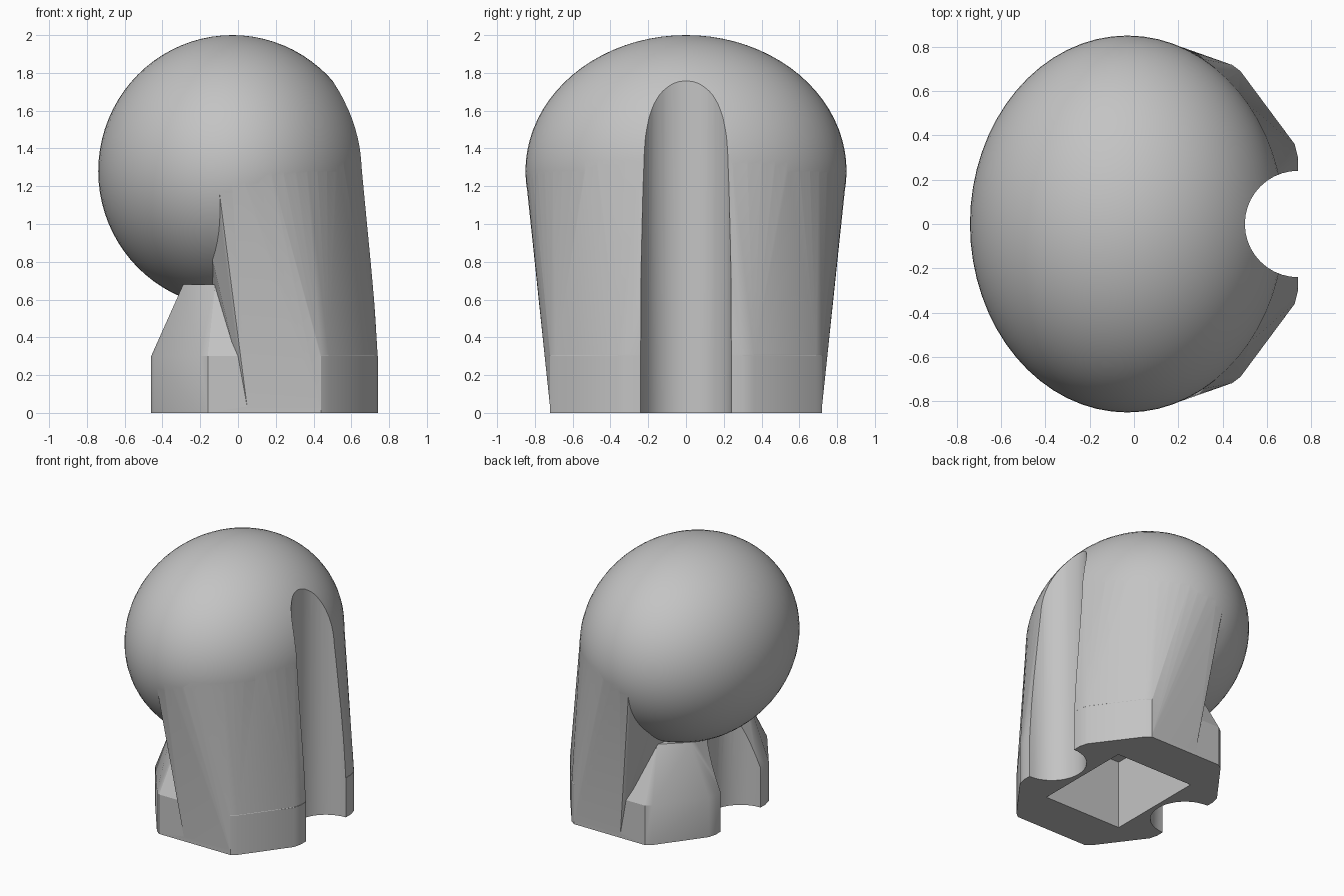
import bpy, bmesh, math
from mathutils import Vector, Matrix

if "Cube" in bpy.data.objects:
    bpy.data.objects.remove(bpy.data.objects["Cube"])

grey = bpy.data.materials.new("plain grey")
grey.diffuse_color = (0.55, 0.55, 0.55, 1)
grey.use_nodes = True
grey.node_tree.nodes["Principled BSDF"].inputs["Base Color"].default_value = grey.diffuse_color

BALL_C, BALL_R = Vector((-0.03, 0, 1.28)), Vector((0.71, 0.85, 0.72))
MID = 0.14          # centre of the base in x


def finish(bm, name):
    bmesh.ops.recalc_face_normals(bm, faces=bm.faces)
    me = bpy.data.meshes.new(name)
    bm.to_mesh(me)
    bm.free()
    me.materials.append(grey)
    ob = bpy.data.objects.new(name, me)
    bpy.context.collection.objects.link(ob)
    return ob


def hull(name, points):
    bm = bmesh.new()
    for p in points:
        bm.verts.new(p)
    res = bmesh.ops.convex_hull(bm, input=bm.verts[:])
    inner = {v for v in res["geom_interior"] + res["geom_unused"]
             if isinstance(v, bmesh.types.BMVert)}
    bmesh.ops.delete(bm, geom=list(inner), context='VERTS')
    bmesh.ops.dissolve_limit(bm, angle_limit=0.003, verts=bm.verts[:], edges=bm.edges[:])
    return finish(bm, name)


def ball(name, k=1.0):
    bm = bmesh.new()
    m = Matrix.Translation(BALL_C) @ Matrix.Diagonal((*(BALL_R * k), 1))
    bmesh.ops.create_uvsphere(bm, u_segments=64, v_segments=40, radius=1, matrix=m)
    return finish(bm, name)


def cylinder(name, x, z0, z1, r=0.24):
    bm = bmesh.new()
    bmesh.ops.create_cone(bm, cap_ends=True, segments=40, radius1=r, radius2=r, depth=z1 - z0,
                          matrix=Matrix.Translation((x, 0, (z0 + z1) / 2)))
    return finish(bm, name)


def combine(target, other, op):
    mod = target.modifiers.new(op, 'BOOLEAN')
    mod.operation, mod.solver, mod.object = op, 'EXACT', other
    bpy.context.view_layer.objects.active = target
    bpy.ops.object.modifier_apply(modifier=mod.name)
    bpy.data.objects.remove(other)


# base outline: long octagon with softened corners, mirrored both ways
quarter = [(0.60, 0.30), (0.585, 0.36), (0.34, 0.69), (0.30, 0.72)]
outline = [(MID + sx * x, sy * y) for x, y in quarter for sx in (1, -1) for sy in (1, -1)]

# base block with tapering neck
neck_top = [(-0.29, 0.36), (-0.12, 0.52), (0.35, 0.52)]
pts = [(x, y, z) for x, y in outline for z in (0, 0.3)]
pts += [(x, s * y, 0.68) for x, y in neck_top for s in (1, -1)]
body = hull("fingertip_stand", pts)
combine(body, cylinder("rear_groove_cutter", MID - 0.6, -0.1, 1.1), 'DIFFERENCE')

# column walls running from the base up to the ball
guide = ball("guide", 0.998)
pts = [tuple(v.co) for v in guide.data.vertices if v.co.x > -0.14]
bpy.data.objects.remove(guide)
k = 0.998
base_pts = [(MID + (x - MID) * k, y * k) for x, y in outline if x > MID]
base_pts += [(0.05, s * 0.72 * k) for s in (1, -1)]
pts += [(x, y, z) for x, y in base_pts for z in (0.02, 0.31)]
combine(body, hull("column", pts), 'UNION')

# rounded head
combine(body, ball("round_head"), 'UNION')

# long groove down the right side
combine(body, cylinder("long_groove_cutter", MID + 0.6, -0.1, 2.2), 'DIFFERENCE')

# square pocket in the underside
pocket = [(MID + sx * 0.325, sy * 0.385, z) for sx in (1, -1) for sy in (1, -1)
          for z in (-0.1, 0.52)]
combine(body, hull("pocket_cutter", pocket), 'DIFFERENCE')

bpy.ops.object.select_all(action='DESELECT')
body.select_set(True)
bpy.context.view_layer.objects.active = body
bpy.ops.object.shade_smooth_by_angle(angle=math.radians(25))
